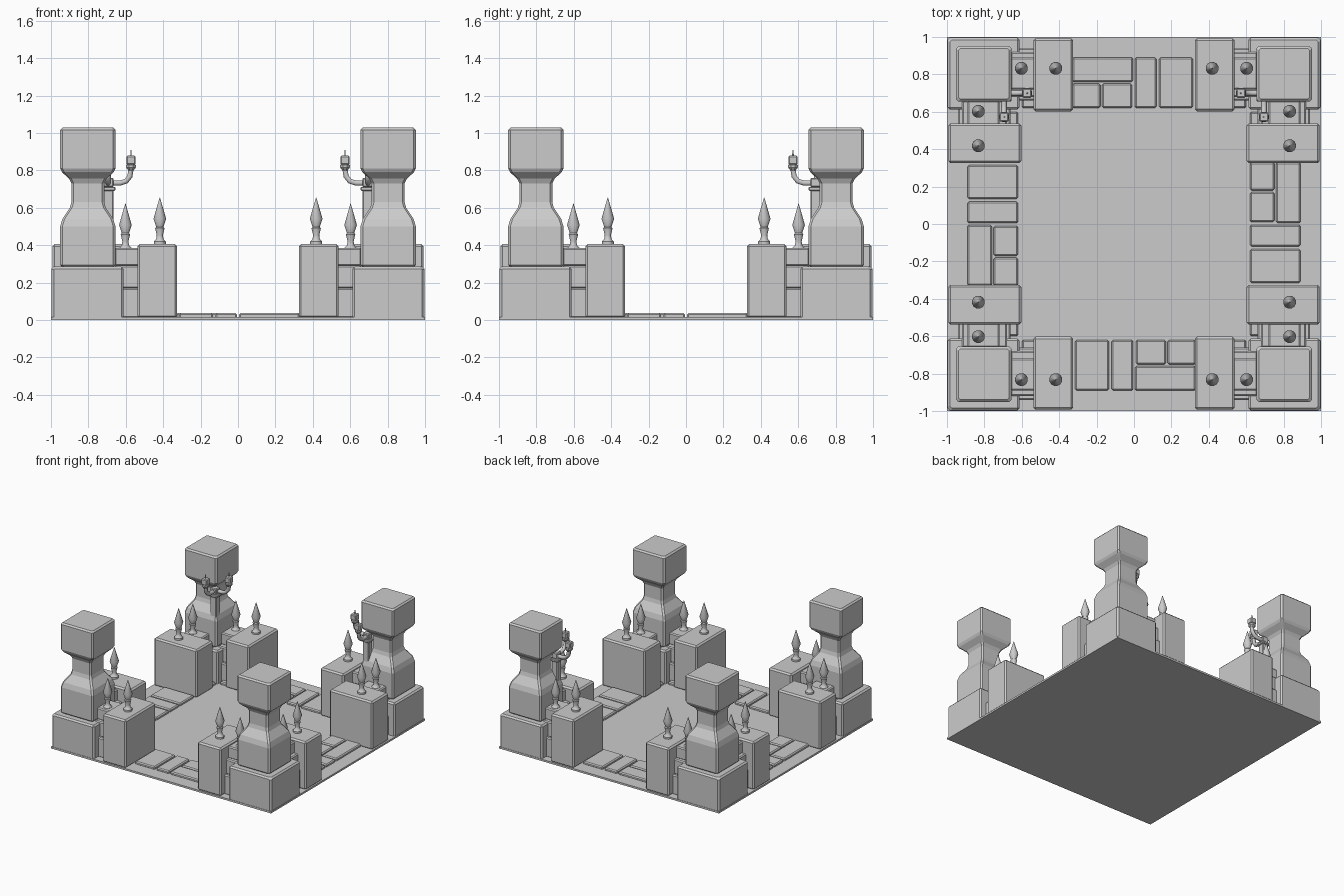
import bpy, bmesh, math
from mathutils import Vector

if "Cube" in bpy.data.objects:
    bpy.data.objects.remove(bpy.data.objects["Cube"])


def finish(bm, name, smooth=None):
    bmesh.ops.recalc_face_normals(bm, faces=bm.faces)
    me = bpy.data.meshes.new(name)
    bm.to_mesh(me)
    bm.free()
    ob = bpy.data.objects.new(name, me)
    bpy.context.collection.objects.link(ob)
    if smooth:
        bpy.ops.object.select_all(action='DESELECT')
        bpy.context.view_layer.objects.active = ob
        ob.select_set(True)
        bpy.ops.object.shade_smooth_by_angle(angle=math.radians(smooth))
    return ob


def box(name, xs, ys, zs, bevel=0.01, chip=None):
    """Bevelled box from its extents; chip cuts off one top corner."""
    bm = bmesh.new()
    bmesh.ops.create_cube(bm, size=1)
    for v in bm.verts:
        for i, r in enumerate((xs, ys, zs)):
            v.co[i] = sum(r) / 2 + v.co[i] * abs(r[1] - r[0])
    if bevel:
        bmesh.ops.bevel(bm, geom=bm.edges[:], offset=bevel, segments=1,
                        profile=0.5, affect='EDGES')
    if chip:
        point, normal = chip
        cut = bmesh.ops.bisect_plane(bm, geom=bm.verts[:] + bm.edges[:] + bm.faces[:],
                                     plane_co=point, plane_no=normal, clear_outer=True)
        bmesh.ops.holes_fill(bm, edges=[e for e in cut['geom_cut']
                                        if isinstance(e, bmesh.types.BMEdge)])
    return finish(bm, name)


def loft(name, rings, smooth=None):
    """Join equally sized point rings into a closed solid."""
    bm = bmesh.new()
    loops = [[bm.verts.new(p) for p in ring] for ring in rings]
    n = len(loops[0])
    for a, b in zip(loops, loops[1:]):
        for i in range(n):
            j = (i + 1) % n
            bm.faces.new((a[i], a[j], b[j], b[i]))
    bm.faces.new(loops[0][::-1])
    bm.faces.new(loops[-1])
    return finish(bm, name, smooth)


def square_ring(x, y, h, z, c=0.012):
    k = h - c
    pts = [(h, -k), (h, k), (k, h), (-k, h), (-h, k), (-h, -k), (-k, -h), (k, -h)]
    return [(x + px, y + py, z) for px, py in pts]


def turned(name, x, y, z, profile, sides, smooth=None):
    return loft(name, [[(x + r * math.cos(2 * math.pi * (i + .5) / sides),
                         y + r * math.sin(2 * math.pi * (i + .5) / sides), z + h)
                        for i in range(sides)] for r, h in profile], smooth)


def tube(name, pts, radius):
    cu = bpy.data.curves.new(name, 'CURVE')
    cu.dimensions = '3D'
    cu.bevel_depth = radius
    cu.bevel_resolution = 1
    cu.use_fill_caps = True
    sp = cu.splines.new('POLY')
    sp.points.add(len(pts) - 1)
    for p, co in zip(sp.points, pts):
        p.co = (*co, 1)
    ob = bpy.data.objects.new(name, cu)
    bpy.context.collection.objects.link(ob)


PILLAR = [(.136, .283), (.148, .295), (.148, .50), (.136, .54), (.096, .60), (.088, .63),
          (.088, .73), (.10, .755), (.138, .79), (.148, .81), (.148, 1.016), (.136, 1.028)]
SPIKE = [(.033, 0), (.033, .016), (.02, .03), (.017, .05), (.026, .088), (.02, .094),
         (.035, .138), (.001, .252)]
CUP = [(.012, .795), (.028, .815), (.028, .828), (.02, .835)]

# Floor slab
box("floor_slab", (-1, 1), (-1, 1), (0, .015), 0)

# Paving tiles, one set per side turned around the centre
TILES = [(-.33, -.005, .76, .89), (-.33, -.18, .62, .75), (-.17, -.01, .62, .75),
         (.005, .12, .62, .89), (.135, .315, .62, .89), (-.6, -.345, .62, .89),
         (.33, .6, .62, .89)]
for side in range(4):
    for x0, x1, y0, y1 in TILES:
        t = box("paving_tile", (x0, x1), (y0, y1), (.008, .036), .008)
        t.rotation_euler.z = side * math.pi / 2

for sx in (-1, 1):
    for sy in (-1, 1):
        # Corner plinth with chipped outer corner, and waisted pillar
        box("plinth", (sx * .612, sx * .997), (sy * .612, sy * .997), (.003, .285), .012,
            (Vector((sx * .96, sy * .997, .285)), Vector((sx, sy, 1.6))))
        loft("pillar", [square_ring(sx * .803, sy * .803, h, z) for h, z in PILLAR])

        # Wall pieces along both sides of the corner (axes swapped for the second)
        for swap in (False, True):
            def wall(name, a, b, z, bevel):
                xs, ys = (b, a) if swap else (a, b)
                box(name, [sx * v for v in xs], [sy * v for v in ys], z, bevel)

            wall("wall_block", (.325, .538), (.602, .993), (.01, .405), .012)
            wall("wall_course_low", (.53, .66), (.66, .94), (.01, .172), .008)
            wall("wall_course_middle", (.53, .66), (.68, .92), (.168, .292), .008)
            wall("wall_course_top", (.53, .66), (.72, .89), (.288, .385), .008)
            for along, z in ((.418, .403), (.602, .37)):
                px, py = (.832, along) if swap else (along, .832)
                turned("spike_finial", sx * px, sy * py, z, SPIKE, 12, 35)

    # Candle bracket on the inner corner of each back pillar
    box("bracket_plate", (sx * .665, sx * .72), (.665, .72), (.50, .70), .006)
    box("bracket_cap", (sx * .655, sx * .73), (.655, .73), (.69, .712), .005)
    box("bracket_hub", (sx * .665, sx * .72), (.665, .72), (.71, .76), .006)
    for swap in (False, True):
        def spot(d, z):
            return (sx * .695, d, z) if swap else (sx * d, .70, z)

        tube("candle_arm", [spot(.695, .732), spot(.63, .732), spot(.598, .742),
                            spot(.578, .768), spot(.572, .805)], .016)
        x, y, _ = spot(.572, 0)
        turned("candle_cup", x, y, 0, CUP, 8)
        box("candle", (x - .025, x + .025), (y - .025, y + .025), (.83, .878), .006)
        turned("wick", x, y, .87, [(.005, 0), (.003, .038)], 6)
